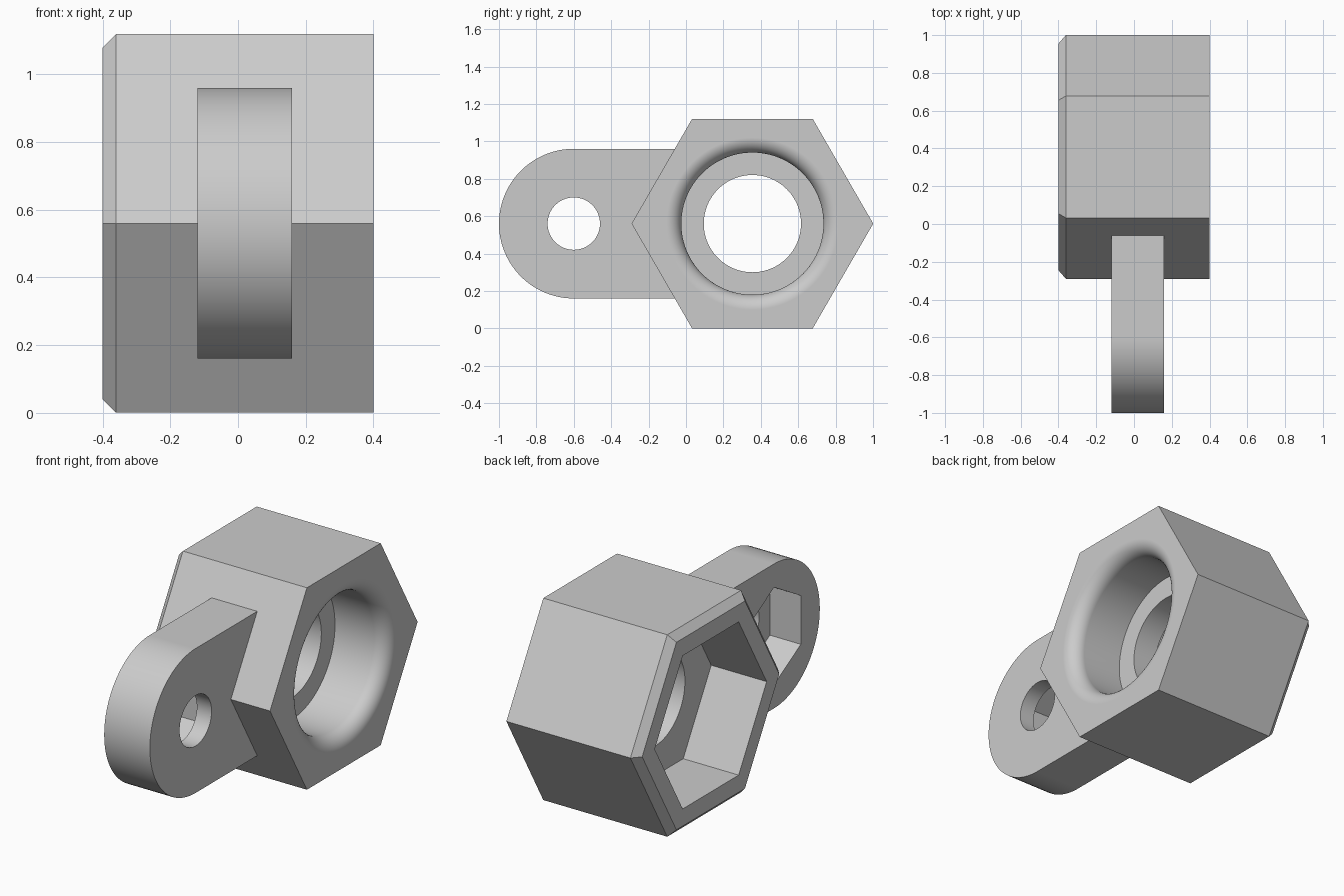
import bpy, bmesh
from math import sin, cos, pi, radians

cube = bpy.data.objects.get("Cube")
if cube:
    bpy.data.objects.remove(cube, do_unlink=True)

MID_Z = 0.56
NUT_Y = 0.355
LUG_Y = -0.6

grey = bpy.data.materials.new("light_grey")
grey.use_nodes = True
grey.diffuse_color = (0.6, 0.6, 0.6, 1)
grey.node_tree.nodes["Principled BSDF"].inputs["Base Color"].default_value = (0.6, 0.6, 0.6, 1)


def loft(name, sections):
    """Solid through (x, outline) sections, each outline a loop of (y, z)."""
    bm = bmesh.new()
    rings = [[bm.verts.new((x, y, z)) for y, z in loop] for x, loop in sections]
    for a, b in zip(rings, rings[1:]):
        for i in range(len(a)):
            j = (i + 1) % len(a)
            bm.faces.new((a[i], a[j], b[j], b[i]))
    bm.faces.new(rings[0])
    bm.faces.new(rings[-1])
    bmesh.ops.recalc_face_normals(bm, faces=bm.faces)
    mesh = bpy.data.meshes.new(name)
    bm.to_mesh(mesh)
    bm.free()
    mesh.materials.append(grey)
    obj = bpy.data.objects.new(name, mesh)
    bpy.context.collection.objects.link(obj)
    return obj


def ring(y, r, n, turn=0):
    angles = [2 * pi * i / n + turn for i in range(n)]
    return [(y + r * cos(a), MID_Z + r * sin(a)) for a in angles]


def turned(name, y, profile, n, turn=0):
    return loft(name, [(x, ring(y, r, n, turn)) for x, r in profile])


def apply_modifier(obj, kind, **settings):
    mod = obj.modifiers.new(kind.lower(), kind)
    for key, value in settings.items():
        setattr(mod, key, value)
    bpy.context.view_layer.objects.active = obj
    bpy.ops.object.modifier_apply(modifier=mod.name)


def combine(obj, other, operation):
    apply_modifier(obj, 'BOOLEAN', operation=operation, object=other, solver='EXACT')
    bpy.data.objects.remove(other, do_unlink=True)


# Hexagonal nut, chamfered on one side
body = turned("hex_nut_with_lug", NUT_Y, [(-0.4, 0.6), (-0.36, 0.646), (0.4, 0.646)], 6)

# Round-ended lug, running into the nut
arc = [pi / 2 + pi * i / 48 for i in range(49)]
outline = [(LUG_Y + 0.4 * cos(a), MID_Z + 0.4 * sin(a)) for a in arc]
outline += [(0.2, MID_Z - 0.4), (0.2, MID_Z + 0.4)]
combine(body, loft("lug", [(-0.12, outline), (0.16, outline)]), 'UNION')

# Bore with a rounded mouth, hexagonal recess and through hole of the nut
fillet = 0.08
steps = [radians(90 * i / 10) for i in range(11)]
mouth = [(0.4 - fillet * (1 - sin(a)), 0.38 + fillet * (1 - cos(a))) for a in steps]
bore = [(0.08, 0.38)] + mouth + [(0.45, 0.38 + fillet)]
combine(body, turned("bore", NUT_Y, bore, 96), 'DIFFERENCE')
combine(body, turned("nut_recess", NUT_Y, [(-0.5, 0.49), (-0.06, 0.49)], 6), 'DIFFERENCE')
combine(body, turned("nut_hole", NUT_Y, [(-0.2, 0.26), (0.2, 0.26)], 96), 'DIFFERENCE')

# Hexagonal pocket and through hole of the lug
combine(body, turned("lug_pocket", LUG_Y, [(-0.2, 0.27), (0.07, 0.27)], 6, pi / 6), 'DIFFERENCE')
combine(body, turned("lug_hole", LUG_Y, [(0, 0.14), (0.3, 0.14)], 64), 'DIFFERENCE')

# Smooth curved faces, flat planes
bpy.ops.object.select_all(action='DESELECT')
body.select_set(True)
bpy.context.view_layer.objects.active = body
bpy.ops.object.shade_smooth_by_angle(angle=radians(30))
body.modifiers.new("flat_plane_normals", 'WEIGHTED_NORMAL').keep_sharp = True
